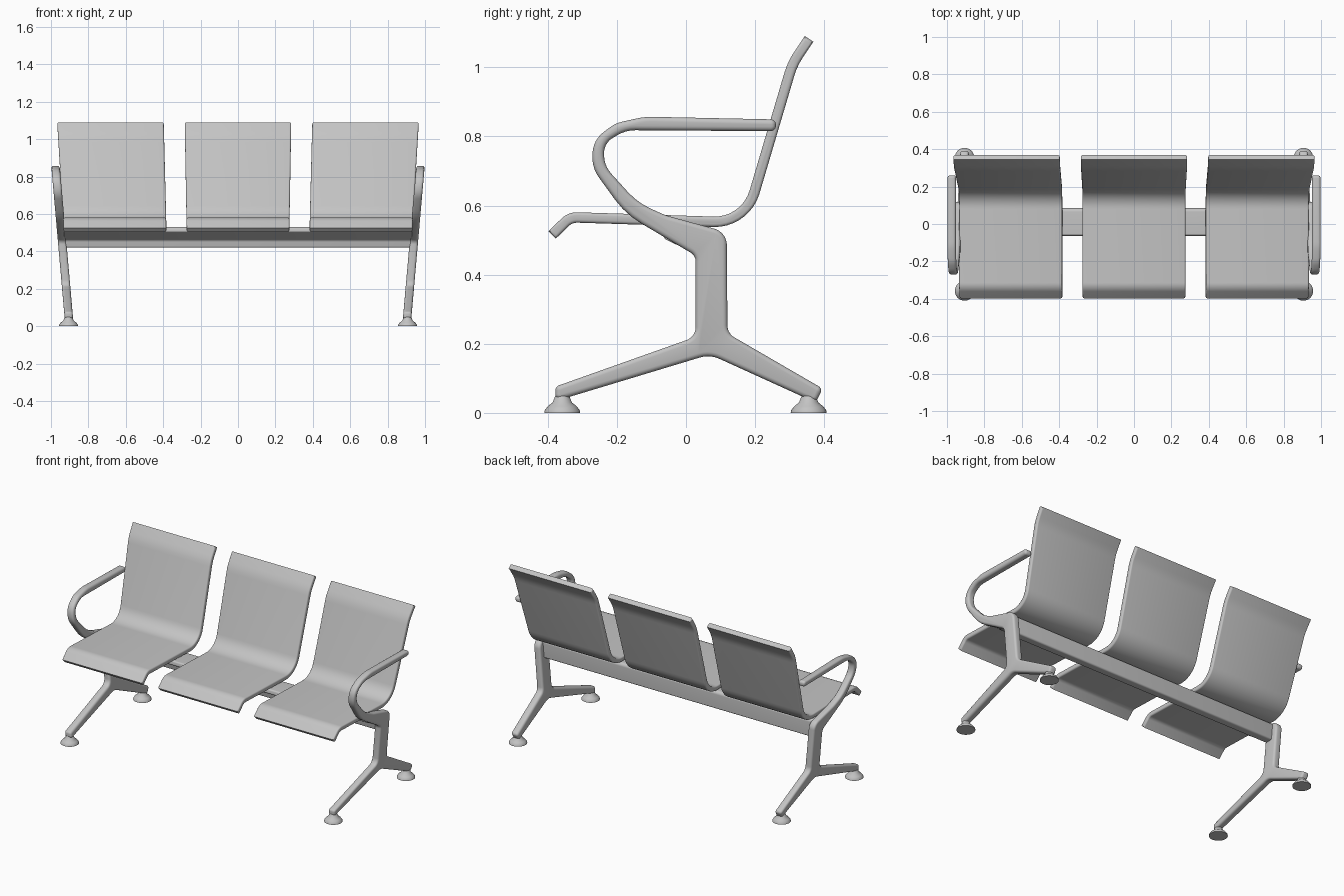
import bpy, bmesh, math
from mathutils import Vector

cube = bpy.data.objects.get("Cube")
if cube:
    bpy.data.objects.remove(cube, do_unlink=True)

metal = bpy.data.materials.new("light_grey_metal")
metal.use_nodes = True
GREY = (0.55, 0.55, 0.55, 1)
metal.diffuse_color = GREY
metal.node_tree.nodes["Principled BSDF"].inputs["Base Color"].default_value = GREY


def fillet(corners, closed=True):
    """Round each (y, z, radius) corner with an arc."""
    pts, n = [], len(corners)
    for i, (y, z, r) in enumerate(corners):
        p = Vector((y, z))
        if r == 0 or (not closed and i in (0, n - 1)):
            pts.append(p)
            continue
        a = Vector(corners[i - 1][:2]) - p
        b = Vector(corners[(i + 1) % n][:2]) - p
        turn = math.pi - a.angle(b)
        reach = min(r * math.tan(turn / 2), 0.48 * a.length, 0.48 * b.length)
        radius = reach / math.tan(turn / 2)
        a.normalize()
        b.normalize()
        centre = p + (a + b).normalized() * math.hypot(reach, radius)
        start, end = p + a * reach - centre, p + b * reach - centre
        steps = max(3, round(turn / 0.14))
        for k in range(steps + 1):
            t = k / steps
            arc = start * math.sin((1 - t) * turn) + end * math.sin(t * turn)
            pts.append(centre + arc / math.sin(turn))
    return pts


def offset(pts, d, closed=True):
    """Shift a path sideways, to the left of its direction."""
    out, n = [], len(pts)
    for i, p in enumerate(pts):
        before = p - pts[i - 1] if closed or i > 0 else pts[1] - p
        after = pts[(i + 1) % n] - p if closed or i < n - 1 else before
        u, v = before.normalized(), after.normalized()
        m = (u + v).normalized()
        out.append(p + Vector((-m.y, m.x)) * d / max(m.dot(u), 0.5))
    return out


def finish(bm, name, angle=35):
    bmesh.ops.recalc_face_normals(bm, faces=bm.faces)
    mesh = bpy.data.meshes.new(name)
    bm.to_mesh(mesh)
    bm.free()
    mesh.materials.append(metal)
    obj = bpy.data.objects.new(name, mesh)
    bpy.context.collection.objects.link(obj)
    bpy.ops.object.select_all(action="DESELECT")
    obj.select_set(True)
    bpy.context.view_layer.objects.active = obj
    bpy.ops.object.shade_smooth_by_angle(angle=math.radians(angle))
    return obj


def slab(name, outline, half, rim, place):
    """Extrude a (y, z) outline along x with a rounded rim."""
    n = len(outline)
    area = sum(outline[i - 1].cross(outline[i]) for i in range(n))
    inward = 1 if area > 0 else -1
    angles = [math.pi / 2 * k / 4 for k in range(5)]
    levels = [(-half + rim * (1 - math.sin(a)), rim * (1 - math.cos(a)))
              for a in reversed(angles)]
    levels += [(-x, d) for x, d in reversed(levels)]
    bm = bmesh.new()
    rings = [[bm.verts.new(place(x, p.x, p.y))
              for p in offset(outline, inward * d)] for x, d in levels]
    for low, high in zip(rings, rings[1:]):
        for i in range(n):
            bm.faces.new((low[i - 1], low[i], high[i], high[i - 1]))
    bm.faces.new(rings[0])
    bm.faces.new(rings[-1])
    return finish(bm, name)


# Seat shells: a bent sheet that widens and leans outwards towards the top
centre_line = fillet([(-0.387, 0.515, 0), (-0.335, 0.566, 0.05), (0.172, 0.55, 0.12),
                      (0.308, 1.01, 0.2), (0.356, 1.082, 0)], closed=False)
shell = offset(centre_line, 0.015, False) + offset(centre_line, -0.015, False)[::-1]
for label, side in (("right", -1), ("middle", 0), ("left", 1)):
    def seat_place(x, y, z, side=side):
        rise = max(0, (z - 0.54) / 0.55)
        return (x * (1 + 0.036 * rise) + side * (0.658 + 0.024 * rise), y, z)
    slab(label + "_seat", shell, 0.275, 0.009, seat_place)

# Cross beam under the seats
beam = fillet([(-0.065, 0.505, 0.01), (-0.06, 0.53, 0.01), (0.085, 0.53, 0.02),
               (0.085, 0.42, 0.01), (0.035, 0.42, 0.01), (0.028, 0.46, 0.02)])
slab("cross_beam", beam, 0.93, 0.002, lambda x, y, z: (x, y, z))

# End frames: forked foot, post and looped armrest in one outline
frame = fillet([
    (0.12, 0.23, 0.04), (0.118, 0.523, 0.05),                       # post back
    (-0.06, 0.572, 0.2), (-0.14, 0.608, 0.2), (-0.237, 0.715, 0.08),  # loop inside
    (-0.237, 0.78, 0.05), (-0.175, 0.818, 0.1),
    (0.26, 0.815, 0.015), (0.26, 0.849, 0.015),                     # armrest tip
    (-0.12, 0.857, 0.2), (-0.205, 0.838, 0.1), (-0.268, 0.79, 0.08),  # loop outside
    (-0.273, 0.71, 0.1), (-0.175, 0.575, 0.25),
    (0.028, 0.455, 0.03), (0.028, 0.22, 0.04),                      # post front
    (-0.378, 0.076, 0.015), (-0.378, 0.034, 0.015),                 # front toe
    (0.069, 0.169, 0.08),
    (0.375, 0.03, 0.015), (0.396, 0.07, 0.015)])                    # rear toe

# Foot pads: low domed discs
pad_profile = [(0.052, 0), (0.051, 0.007), (0.042, 0.019), (0.028, 0.03), (0.02, 0.05)]

for label, side in (("right", -1), ("left", 1)):
    def frame_place(x, y, z, side=side):
        return (side * (0.904 + 0.088 * (z - 0.04)) + x, y, z)
    slab(label + "_leg_and_armrest", frame, 0.0225, 0.013, frame_place)
    for end, y in (("front", -0.358), ("rear", 0.355)):
        bm = bmesh.new()
        rings = [[bm.verts.new((side * 0.906 + r * math.cos(k * math.tau / 32),
                                y + r * math.sin(k * math.tau / 32), z))
                  for k in range(32)] for r, z in pad_profile]
        for low, high in zip(rings, rings[1:]):
            for k in range(32):
                bm.faces.new((low[k - 1], low[k], high[k], high[k - 1]))
        bm.faces.new(rings[0])
        bm.faces.new(rings[-1])
        finish(bm, f"{label}_{end}_foot_pad")
